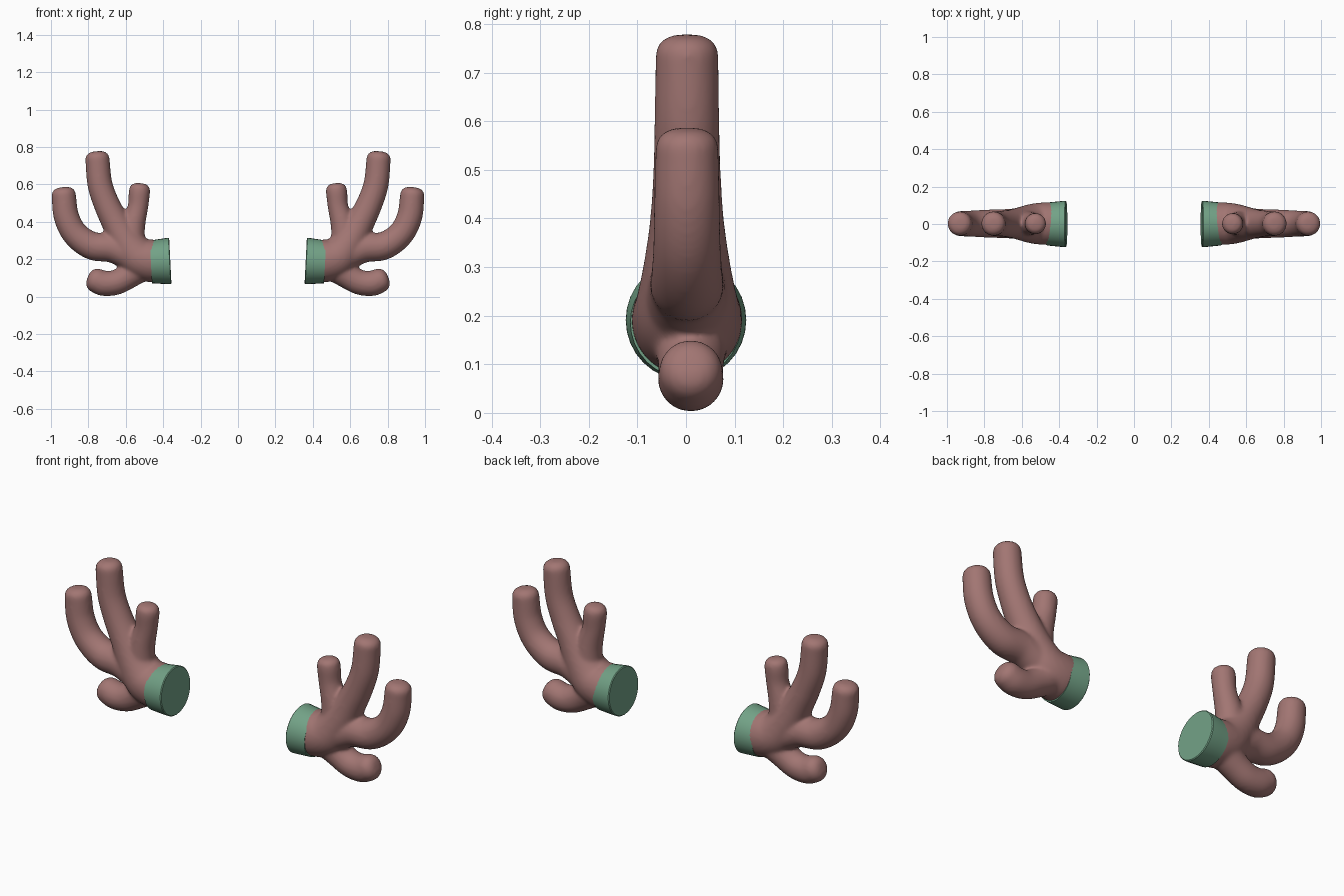
import bpy, bmesh, math
from mathutils import Vector

if "Cube" in bpy.data.objects:
    bpy.data.objects.remove(bpy.data.objects["Cube"])

SEG = 32

def material(name, color):
    m = bpy.data.materials.new(name)
    m.diffuse_color = (*color, 1)
    m.use_nodes = True
    m.node_tree.nodes["Principled BSDF"].inputs["Base Color"].default_value = m.diffuse_color
    return m

def spline(pts, steps=8):
    # Catmull-Rom through (x, z, radius) points
    p = [Vector(q) for q in pts]
    p = [2 * p[0] - p[1]] + p + [2 * p[-1] - p[-2]]
    out = []
    for i in range(1, len(p) - 2):
        a, b, c, d = p[i - 1:i + 3]
        for k in range(steps):
            t = k / steps
            out.append(0.5 * (2 * b + (c - a) * t + (2 * a - 5 * b + 4 * c - d) * t * t
                              + (3 * b - a - 3 * c + d) * t ** 3))
    return out + [p[-2]]

def loft(bm, rings):
    # rings: (centre, axis in the xz plane, radius)
    loops = []
    for c, ax, r in rings:
        side = Vector((-ax.z, 0, ax.x))
        loops.append([bm.verts.new(c + r * (math.cos(a) * side + math.sin(a) * Vector((0, 1, 0))))
                      for a in (2 * math.pi * k / SEG for k in range(SEG))])
    for l0, l1 in zip(loops, loops[1:]):
        for k in range(SEG):
            n = (k + 1) % SEG
            bm.faces.new((l0[k], l0[n], l1[n], l1[k]))
    bm.faces.new(loops[0][::-1])
    bm.faces.new(loops[-1])

def tine(bm, pts, y=0.002, cap=0.62):
    s = spline(pts)
    rings = []
    for i, q in enumerate(s):
        d = s[min(i + 1, len(s) - 1)] - s[max(i - 1, 0)]
        ax = Vector((d.x, 0, d.y)).normalized()
        rings.append((Vector((q.x, y, q.y)), ax, q.z))
    # blunt rounded tip
    c, ax, r = rings[-1]
    if cap:
        for k in range(1, 8):
            a = k / 8 * math.pi / 2
            rings.append((c + ax * r * cap * math.sin(a), ax, r * math.cos(a) ** 0.7))
    loft(bm, rings)

def make_object(name, bm, mat):
    bmesh.ops.recalc_face_normals(bm, faces=bm.faces)
    me = bpy.data.meshes.new(name)
    bm.to_mesh(me)
    bm.free()
    me.materials.append(mat)
    ob = bpy.data.objects.new(name, me)
    bpy.context.collection.objects.link(ob)
    return ob

def finish(ob, angle):
    ob.modifiers.new("mirror", 'MIRROR').use_mirror_merge = False
    bpy.ops.object.select_all(action='DESELECT')
    ob.select_set(True)
    bpy.context.view_layer.objects.active = ob
    for m in [m.name for m in ob.modifiers]:
        bpy.ops.object.modifier_apply(modifier=m)
    bpy.ops.object.shade_smooth_by_angle(angle=math.radians(angle))

brown = material("brown", (0.36, 0.18, 0.17))
green = material("green", (0.17, 0.36, 0.24))

# antlers: overlapping tines fused together
bm = bmesh.new()
tine(bm, [(.415, .193, .112), (.47, .192, .114), (.535, .215, .108), (.595, .29, .092),
          (.65, .39, .077), (.70, .49, .070), (.738, .60, .067), (.752, .738, .065)])   # main
tine(bm, [(.57, .28, .072), (.56, .38, .064), (.535, .48, .055), (.528, .55, .057),
          (.526, .573, .056)])                                                          # inner
tine(bm, [(.56, .22, .09), (.67, .26, .079), (.78, .272, .075), (.87, .335, .070),
          (.918, .43, .068), (.932, .546, .065)])                                       # outer
tine(bm, [(.50, .175, .085), (.58, .115, .07), (.65, .077, .067), (.715, .071, .068),
          (.755, .085, .066)], y=.01, cap=.8)                                           # lower
antlers = make_object("antlers", bm, brown)
r = antlers.modifiers.new("fuse", 'REMESH')
r.mode = 'VOXEL'
r.voxel_size = 0.008
s = antlers.modifiers.new("soften", 'SMOOTH')
s.factor = 0.5
s.iterations = 14
finish(antlers, 60)

# cuffs at the antler roots
bm = bmesh.new()
axis = Vector((1, 0, -0.05)).normalized()
root = Vector((.362, 0, .191))
loft(bm, [(root + axis * t, axis, rad) for t, rad in
          ((0, .120), (.004, .124), (.02, .123), (.06, .119), (.104, .1145))])
finish(make_object("cuffs", bm, green), 40)
